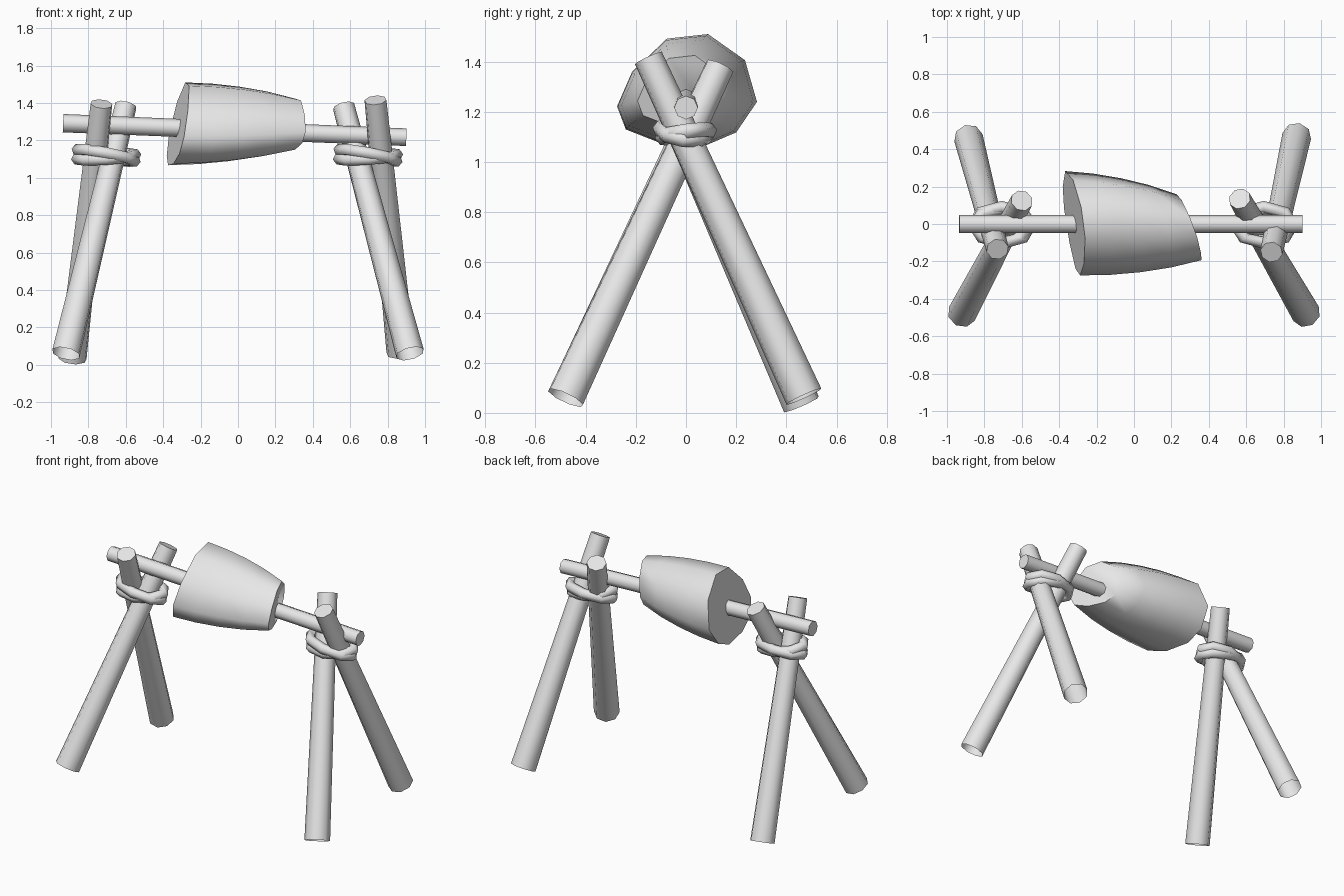
import bpy, bmesh, math
from mathutils import Vector, Matrix

cube = bpy.data.objects.get("Cube")
if cube:
    bpy.data.objects.remove(cube, do_unlink=True)

grey = bpy.data.materials.new("plain_grey")
grey.use_nodes = True
grey.diffuse_color = (0.8, 0.8, 0.8, 1)
grey.node_tree.nodes["Principled BSDF"].inputs["Base Color"].default_value = (0.8, 0.8, 0.8, 1)


def finish(name, bm, sharp=55):
    """Turn a bmesh into a smooth object that keeps its hard edges."""
    bmesh.ops.recalc_face_normals(bm, faces=bm.faces)
    for f in bm.faces:
        f.smooth = True
    for e in bm.edges:
        e.smooth = e.calc_face_angle(0) < math.radians(sharp)
    mesh = bpy.data.meshes.new(name)
    bm.to_mesh(mesh)
    bm.free()
    mesh.materials.append(grey)
    obj = bpy.data.objects.new(name, mesh)
    bpy.context.scene.collection.objects.link(obj)


def pole(name, start, end, r_start, r_end, open_start=False):
    """Eight-sided tapered pole between two points."""
    a, b = Vector(start), Vector(end)
    axis = b - a
    matrix = Matrix.Translation((a + b) / 2) @ axis.to_track_quat('Z', 'Y').to_matrix().to_4x4()
    bm = bmesh.new()
    bmesh.ops.create_cone(bm, cap_ends=True, segments=8, radius1=r_start,
                          radius2=r_end, depth=axis.length, matrix=matrix)
    if open_start:
        cap = min((f for f in bm.faces if len(f.verts) == 8),
                  key=lambda f: (f.calc_center_median() - a).length)
        bmesh.ops.delete(bm, geom=[cap], context='FACES_ONLY')
    finish(name, bm)


def rope_ring(name, centre, tilt_x, tilt_y, sides=8, tube_sides=6):
    """Oval, tilted ring of rope."""
    matrix = (Matrix.Translation(centre) @ Matrix.Rotation(math.radians(tilt_y), 4, 'Y')
              @ Matrix.Rotation(math.radians(tilt_x), 4, 'X'))
    bm = bmesh.new()
    rings = []
    for i in range(sides):
        a = math.tau * i / sides
        ring = []
        for j in range(tube_sides):
            t = math.tau * j / tube_sides
            out = 0.033 * math.cos(t)
            p = Vector(((0.155 + out) * math.cos(a), (0.092 + out) * math.sin(a),
                        0.033 * math.sin(t)))
            ring.append(bm.verts.new(matrix @ p))
        rings.append(ring)
    for i in range(sides):
        r, s = rings[i], rings[(i + 1) % sides]
        for j in range(tube_sides):
            k = (j + 1) % tube_sides
            bm.faces.new((r[j], s[j], s[k], r[k]))
    finish(name, bm, 65)


# Crossed legs, open at the feet
legs = {
    "right_front_leg": ((-0.92, -0.48, 0.06), (-0.60, 0.125, 1.385)),
    "right_back_leg": ((-0.885, 0.46, 0.034), (-0.73, -0.135, 1.395)),
    "left_front_leg": ((0.92, -0.48, 0.06), (0.565, 0.135, 1.38)),
    "left_back_leg": ((0.87, 0.47, 0.065), (0.735, -0.15, 1.415)),
}
for name, (foot, top) in legs.items():
    pole(name, foot, top, 0.078, 0.06, open_start=True)

# Spit bar
pole("spit_bar", (-0.935, 0, 1.292), (0.9, 0, 1.217), 0.049, 0.047)

# Rope lashings, two crossed rings on each pair of legs
for side, x in (("right", -0.705), ("left", 0.695)):
    rope_ring(side + "_upper_rope", (x, -0.01, 1.12), -8, 11)
    rope_ring(side + "_lower_rope", (x, 0, 1.112), 8, -4)

# Meat: one outline (y, z) shrunk along the bar, with slanted ends
outline = [(0.283, -0.04), (0.235, 0.126), (0.088, 0.23), (-0.076, 0.212),
           (-0.215, 0.08), (-0.275, -0.058), (-0.24, -0.15), (-0.1, -0.205),
           (0.08, -0.213), (0.2, -0.162)]
scales = [1, 0.97, 0.9, 0.79, 0.63]
bm = bmesh.new()
rings = []
for i, s in enumerate(scales):
    t = i / (len(scales) - 1)
    ring = []
    for y, z in outline:
        big_end = -0.317 - 0.15 * y + 0.21 * z
        small_end = 0.3 - 0.38 * 0.63 * y + 0.14 * 0.63 * z
        ring.append(bm.verts.new((big_end + (small_end - big_end) * t,
                                  y * s - 0.02 * t, 1.28 + z * s)))
    rings.append(ring)
for r, s in zip(rings, rings[1:]):
    for j in range(len(r)):
        k = (j + 1) % len(r)
        bm.faces.new((r[j], r[k], s[k], s[j]))
bm.faces.new(rings[0])
bm.faces.new(rings[-1])
finish("roast_meat", bm)
